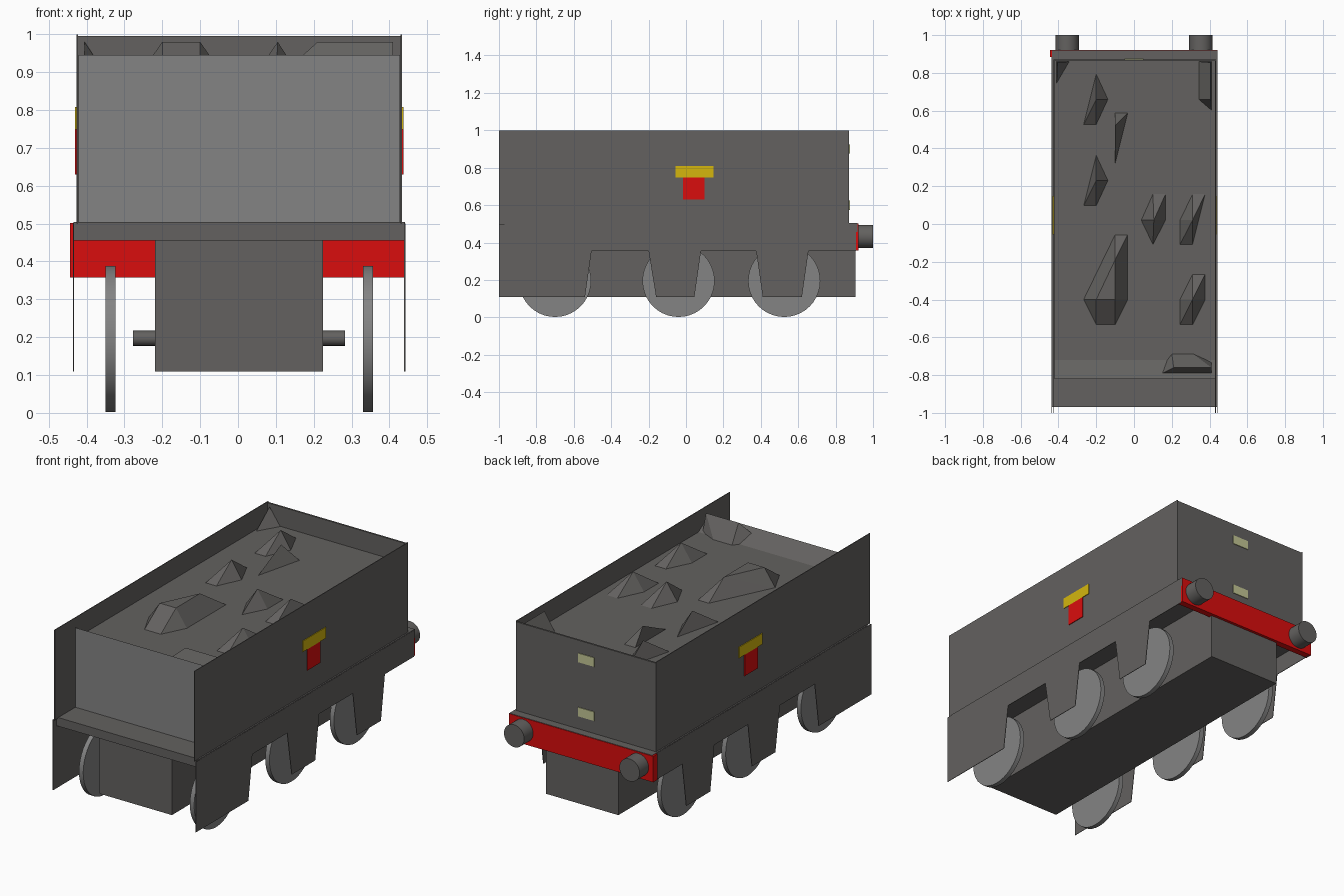
import bpy, bmesh, math

if "Cube" in bpy.data.objects:
    bpy.data.objects.remove(bpy.data.objects["Cube"])


def material(name, r, g, b):
    m = bpy.data.materials.new(name)
    m.diffuse_color = (r, g, b, 1)
    m.use_nodes = True
    m.node_tree.nodes["Principled BSDF"].inputs["Base Color"].default_value = m.diffuse_color
    return m


DARK = material("dark_grey", 0.125, 0.12, 0.115)
STEEL = material("mid_grey", 0.23, 0.23, 0.23)
RED = material("red", 0.70, 0.004, 0.004)
YELLOW = material("yellow", 0.66, 0.47, 0.004)
CREAM = material("pale_cream", 0.55, 0.57, 0.30)
CX = 0.003  # centre line of the body


def finish(name, bm, *mats):
    bmesh.ops.recalc_face_normals(bm, faces=bm.faces)
    me = bpy.data.meshes.new(name)
    bm.to_mesh(me)
    bm.free()
    ob = bpy.data.objects.new(name, me)
    bpy.context.collection.objects.link(ob)
    for m in mats:
        me.materials.append(m)
    return ob


def box(name, x0, x1, y0, y1, z0, z1, mat):
    bm = bmesh.new()
    bmesh.ops.create_cube(bm, size=1)
    for v in bm.verts:
        v.co = ((x0 + x1) / 2 + v.co.x * (x1 - x0),
                (y0 + y1) / 2 + v.co.y * (y1 - y0),
                (z0 + z1) / 2 + v.co.z * (z1 - z0))
    return finish(name, bm, mat)


def extrude_x(name, profile, x0, x1, *mats):
    """Closed (y, z) profile extruded from x0 to x1."""
    bm = bmesh.new()
    face = bm.faces.new([bm.verts.new((x0, y, z)) for y, z in profile])
    new = bmesh.ops.extrude_face_region(bm, geom=[face])["geom"]
    for v in new:
        if isinstance(v, bmesh.types.BMVert):
            v.co.x = x1
    return finish(name, bm, *mats)


def cylinder(name, centre, radius, depth, axis, mat, sides=32):
    rot = (0, math.pi / 2, 0) if axis == "x" else (math.pi / 2, 0, 0)
    bpy.ops.mesh.primitive_cylinder_add(vertices=sides, radius=radius, depth=depth,
                                        location=centre, rotation=rot)
    ob = bpy.context.object
    ob.name = name
    ob.data.materials.append(mat)
    bpy.ops.object.shade_smooth_by_angle(angle=math.radians(40))
    return ob


# Body with sloping front lip and flat load bed; front wall is lighter
body = extrude_x("load_body", [(-0.82, 0.50), (-0.82, 0.945), (-0.72, 0.885),
                               (0.865, 0.885), (0.865, 0.50)],
                 CX - 0.425, CX + 0.425, DARK, STEEL)
for f in body.data.polygons:
    if f.normal.y < -0.9:
        f.material_index = 1
box("back_wall", CX - 0.428, CX + 0.428, 0.862, 0.872, 0.50, 0.995, DARK)

# Footplate, inner frame and buffer beam
box("footplate", CX - 0.438, CX + 0.438, -0.97, 0.918, 0.456, 0.504, DARK)
box("inner_frame", CX - 0.222, CX + 0.222, -0.90, 0.905, 0.11, 0.46, DARK)
box("buffer_beam", -0.444, 0.441, 0.885, 0.921, 0.358, 0.502, RED)

# Side frame outline with tabs over the wheels
frame = [(-1, 0.50), (-1, 0.11), (-0.54, 0.11), (-0.505, 0.355), (-0.2, 0.355),
         (-0.16, 0.11), (0.045, 0.11), (0.08, 0.355), (0.375, 0.355), (0.41, 0.11),
         (0.62, 0.11), (0.655, 0.355), (0.91, 0.355), (0.91, 0.50)]
for s, side in ((-1, "left"), (1, "right")):
    extrude_x(side + "_side_frame", frame, CX + s * 0.436, CX + s * 0.439, DARK)
    a, b = sorted((CX + s * 0.426, CX + s * 0.430))
    box(side + "_side_wall", a, b, -1, 0.872, 0.50, 1.0, DARK)
    # Painted emblem plates
    a, b = sorted((CX + s * 0.428, CX + s * 0.434))
    box(side + "_yellow_plate", a, b, -0.055, 0.148, 0.748, 0.808, YELLOW)
    box(side + "_red_plate", a, b, -0.015, 0.10, 0.63, 0.748, RED)
    cylinder(side + "_buffer", (s * 0.354, 0.955, 0.432), 0.062, 0.09, "y", DARK)
    # Wheels and axle stubs
    for i, y in enumerate((-0.70, -0.04, 0.525)):
        cylinder(f"{side}_wheel_{i}", (CX + s * 0.34, y, 0.195), 0.193, 0.026, "x", STEEL, 40)
        cylinder(f"{side}_axle_{i}", (CX + s * 0.24, y, 0.197), 0.02, 0.08, "x", DARK, 16)

# Pale plates on the back wall
for i, z in enumerate((0.90, 0.60)):
    box(f"back_plate_{i}", -0.05, 0.05, 0.87, 0.876, z - 0.025, z + 0.025, CREAM)

# Lumps: base outline on the bed plus raised peak points
BED, PEAK = 0.88, 0.98
kite = [(-0.2, 0.8), (-0.27, 0.52), (-0.2, 0.52), (-0.135, 0.66)]
lumps = [
    (kite, [(-0.2, 0.66)]),
    ([(x, y - 0.43) for x, y in kite], [(-0.2, 0.23)]),
    ([(-0.1, 0.59), (-0.03, 0.59), (-0.1, 0.31)], [(-0.1, 0.52)]),
    ([(-0.1, -0.05), (-0.03, -0.05), (-0.27, -0.4), (-0.2, -0.54), (-0.1, -0.54),
      (-0.03, -0.4)], [(-0.2, -0.4), (-0.1, -0.4), (-0.1, -0.19)]),
    ([(0.035, 0.02), (0.1, 0.165), (0.17, 0.165), (0.17, 0.02), (0.1, -0.115)],
     [(0.105, 0.02)]),
    ([(0.24, 0.02), (0.31, 0.165), (0.38, 0.165), (0.31, -0.115), (0.24, -0.115)],
     [(0.31, 0.02)]),
    ([(0.24, -0.4), (0.31, -0.26), (0.38, -0.26), (0.38, -0.4), (0.31, -0.54),
      (0.24, -0.54)], [(0.31, -0.4)]),
    ([(-0.41, 0.86), (-0.34, 0.86), (-0.41, 0.74)], [(-0.405, 0.855)]),
    ([(0.34, 0.86), (0.41, 0.86), (0.41, 0.6), (0.34, 0.66)], [(0.405, 0.855), (0.405, 0.66)]),
    ([(0.1, -0.815), (0.2, -0.685), (0.31, -0.685), (0.41, -0.73), (0.41, -0.815)],
     [(0.21, -0.76), (0.31, -0.76), (0.41, -0.76)]),
]
for i, (base, peaks) in enumerate(lumps):
    bm = bmesh.new()
    for pts, z in ((base, BED), (peaks, PEAK)):
        for x, y in pts:
            bm.verts.new((x, y, z))
    bmesh.ops.convex_hull(bm, input=bm.verts)
    finish(f"load_lump_{i}", bm, DARK)
